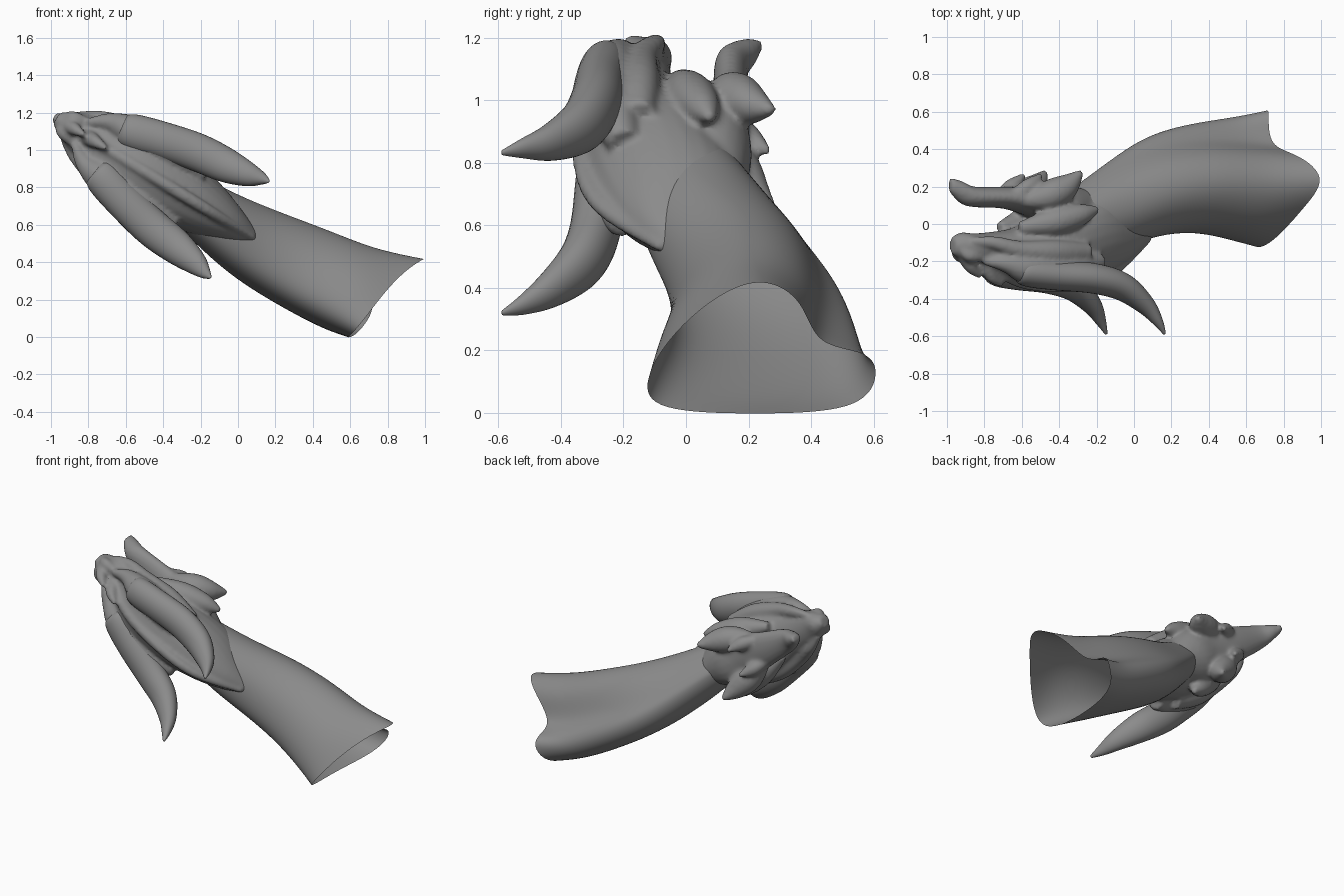
import bpy, bmesh
from math import sin, cos, pi
from mathutils import Vector

# Head frame: the head is rolled on its side, crown facing -y
O = Vector((0, 0, 0.58))
F = Vector((-0.855, 0, 0.52))    # towards the snout
L = Vector((0.52, 0, 0.855))     # sideways
U = Vector((0, -1, 0))           # towards the crown

grey = bpy.data.materials.new("dark_grey")
grey.diffuse_color = (0.26, 0.26, 0.26, 1)


def P(a, b, c):
    return O + a * F + b * L + c * U


def loft(bm, rings, cap=True):
    vs = [[bm.verts.new(p) for p in r] for r in rings]
    n = len(vs[0])
    for r, s in zip(vs, vs[1:]):
        for i in range(n):
            j = (i + 1) % n
            bm.faces.new((r[i], r[j], s[j], s[i]))
    if cap:
        bm.faces.new(vs[0][::-1])
        bm.faces.new(vs[-1])


def finish(name, bm, levels=0, voxel=0, smooth=0):
    bmesh.ops.recalc_face_normals(bm, faces=bm.faces)
    me = bpy.data.meshes.new(name)
    bm.to_mesh(me)
    bm.free()
    me.materials.append(grey)
    for f in me.polygons:
        f.use_smooth = True
    ob = bpy.data.objects.new(name, me)
    bpy.context.collection.objects.link(ob)
    if levels:
        m = ob.modifiers.new("subdivide", 'SUBSURF')
        m.levels = m.render_levels = levels
    if voxel:
        m = ob.modifiers.new("fuse", 'REMESH')
        m.mode, m.voxel_size, m.use_smooth_shade = 'VOXEL', voxel, True
    if smooth:
        m = ob.modifiers.new("soften", 'SMOOTH')
        m.factor, m.iterations = 0.5, smooth
    return ob


def spline(pts, steps=5):
    """Catmull-Rom resampling of tuples."""
    out = []
    for i in range(len(pts) - 1):
        p = [pts[max(i - 1, 0)], pts[i], pts[i + 1], pts[min(i + 2, len(pts) - 1)]]
        for k in range(steps):
            t = k / steps
            out.append(tuple(0.5 * (2 * B + (C - A) * t + (2 * A - 5 * B + 4 * C - D) * t * t
                                    + (3 * B - A - 3 * C + D) * t ** 3)
                             for A, B, C, D in zip(*p)))
    return out + [pts[-1]]


def body(bm, secs, n=24):
    """Loft along the head axis; sections are (a, low c, high c, half width)."""
    rings = []
    for a, lo, hi, w in spline(secs):
        m, h = (lo + hi) / 2, (hi - lo) / 2
        rings.append([P(a, w * cos(2 * pi * i / n), m + h * sin(2 * pi * i / n)) for i in range(n)])
    loft(bm, rings)


def tube(bm, pts, side=1, flat=1.0, n=16):
    """Tapered tube through (a, b, c, radius) points."""
    pts = spline([(a, b * side, c, r) for a, b, c, r in pts])
    pos = [P(*p[:3]) for p in pts]
    rings = []
    for i, p in enumerate(pos):
        t = (pos[min(i + 1, len(pos) - 1)] - pos[max(i - 1, 0)]).normalized()
        x = (L - t * L.dot(t)).normalized()
        y = t.cross(x)
        r = max(pts[i][3], 0.004)
        rings.append([p + r * (x * cos(2 * pi * k / n) + flat * y * sin(2 * pi * k / n)) for k in range(n)])
    loft(bm, rings)


# Head: skull, lower jaw, crest, brows and cheek spikes fused together
bm = bmesh.new()
body(bm, [(-0.14, -0.02, 0.04, 0.02), (0.02, -0.08, 0.18, 0.09), (0.2, -0.18, 0.27, 0.155),
          (0.4, -0.14, 0.32, 0.19), (0.6, -0.04, 0.335, 0.195), (0.75, 0.02, 0.31, 0.18),
          (0.87, 0.04, 0.25, 0.14), (1.0, 0.05, 0.2, 0.105), (1.08, 0.045, 0.19, 0.07),
          (1.135, 0.07, 0.16, 0.035)])
body(bm, [(0.28, -0.18, 0.08, 0.10), (0.45, -0.21, 0.06, 0.17), (0.6, -0.2, -0.02, 0.16),
          (0.8, -0.2, -0.08, 0.115), (1.0, -0.2, -0.09, 0.08), (1.08, -0.23, -0.11, 0.055),
          (1.15, -0.25, -0.17, 0.025)])
tube(bm, [(0.95, 0, 0.2, 0.03), (0.7, 0, 0.31, 0.035), (0.4, 0, 0.325, 0.035),
          (0.15, 0, 0.265, 0.03), (-0.1, 0, 0.08, 0.015)])
tube(bm, [(1.06, 0, 0.16, 0.045), (1.02, 0, 0.23, 0.035), (0.96, 0, 0.285, 0.012)])
tube(bm, [(0.94, 0, 0.2, 0.045), (0.89, 0, 0.28, 0.035), (0.82, 0, 0.33, 0.012)])
for s in (1, -1):
    # nostril, snout ridge, brow, temple under the horn
    tube(bm, [(1.1, 0.035, 0.13, 0.02), (1.06, 0.05, 0.17, 0.035), (0.98, 0.06, 0.17, 0.03)], s)
    tube(bm, [(1.05, 0.07, 0.09, 0.02), (0.95, 0.12, 0.1, 0.035), (0.8, 0.16, 0.14, 0.05),
              (0.6, 0.19, 0.15, 0.065), (0.4, 0.19, 0.15, 0.05)], s)
    tube(bm, [(0.98, 0.07, 0.2, 0.02), (0.88, 0.13, 0.21, 0.05), (0.74, 0.15, 0.24, 0.09),
              (0.5, 0.17, 0.24, 0.09), (0.3, 0.15, 0.2, 0.05)], s)
    # cheek and jaw spikes
    tube(bm, [(0.78, 0.1, 0.02, 0.03), (0.6, 0.15, -0.01, 0.075), (0.45, 0.19, -0.05, 0.06),
              (0.35, 0.21, -0.08, 0.015)], s)
    tube(bm, [(0.76, 0.08, -0.12, 0.03), (0.62, 0.13, -0.15, 0.08), (0.52, 0.16, -0.2, 0.07),
              (0.44, 0.185, -0.28, 0.015)], s)
    tube(bm, [(0.8, 0.07, -0.15, 0.03), (0.71, 0.085, -0.2, 0.045), (0.63, 0.085, -0.265, 0.012)], s)
finish("head", bm, voxel=0.012, smooth=6)

# Horns
for side, name in ((1, "upper_horn"), (-1, "lower_horn")):
    bm = bmesh.new()
    tube(bm, [(0.83, 0.13, 0.25, 0.02), (0.8, 0.135, 0.25, 0.08), (0.74, 0.15, 0.26, 0.1),
              (0.6, 0.19, 0.275, 0.102), (0.4, 0.235, 0.29, 0.104), (0.23, 0.255, 0.335, 0.095),
              (0.1, 0.275, 0.43, 0.066), (0.03, 0.293, 0.52, 0.035), (-0.01, 0.3, 0.59, 0.008)],
         side, 0.8)
    finish(name, bm, levels=1)

# Neck: open tube with a groove beside the throat ridge
prof = [(.04, 1), (-.4, .87), (-.8, .4), (-1, -.3), (-.87, -.85), (-.1, -1.02),
        (.72, -.97), (1, -.6), (.95, -.2), (.55, .02), (.44, .65)]
secs = [  # centre x, y, z, half y, half sideways, groove strength
    (-.34, .0, .79, .17, .13, 0), (-.11, .085, .615, .25, .175, .2), (.11, .205, .485, .275, .215, .55),
    (.37, .25, .365, .29, .24, .8), (.6, .235, .26, .33, .25, 1)]
rings = []
for x, y, z, hy, hl, w in secs:
    ring = []
    for p, q in prof:
        v = Vector((p, q))
        v = v.lerp(v.normalized(), 1 - w) * 1.05
        ring.append(Vector((x, y + hy * v.x, z)) + L * hl * v.y)
    rings.append(ring)
# ragged slanted rim
rim = [(1.04, .25, .44), (.92, .1, .38), (.79, -.05, .25), (.68, -.14, .1), (.6, -.11, .005),
       (.58, .22, -.005), (.63, .56, .005), (.72, .62, .12), (.72, .59, .2), (.72, .41, .21), (.87, .38, .36)]
rings.append([Vector(v) for v in rim])
bm = bmesh.new()
loft(bm, rings, cap=False)
finish("neck", bm, levels=3)
